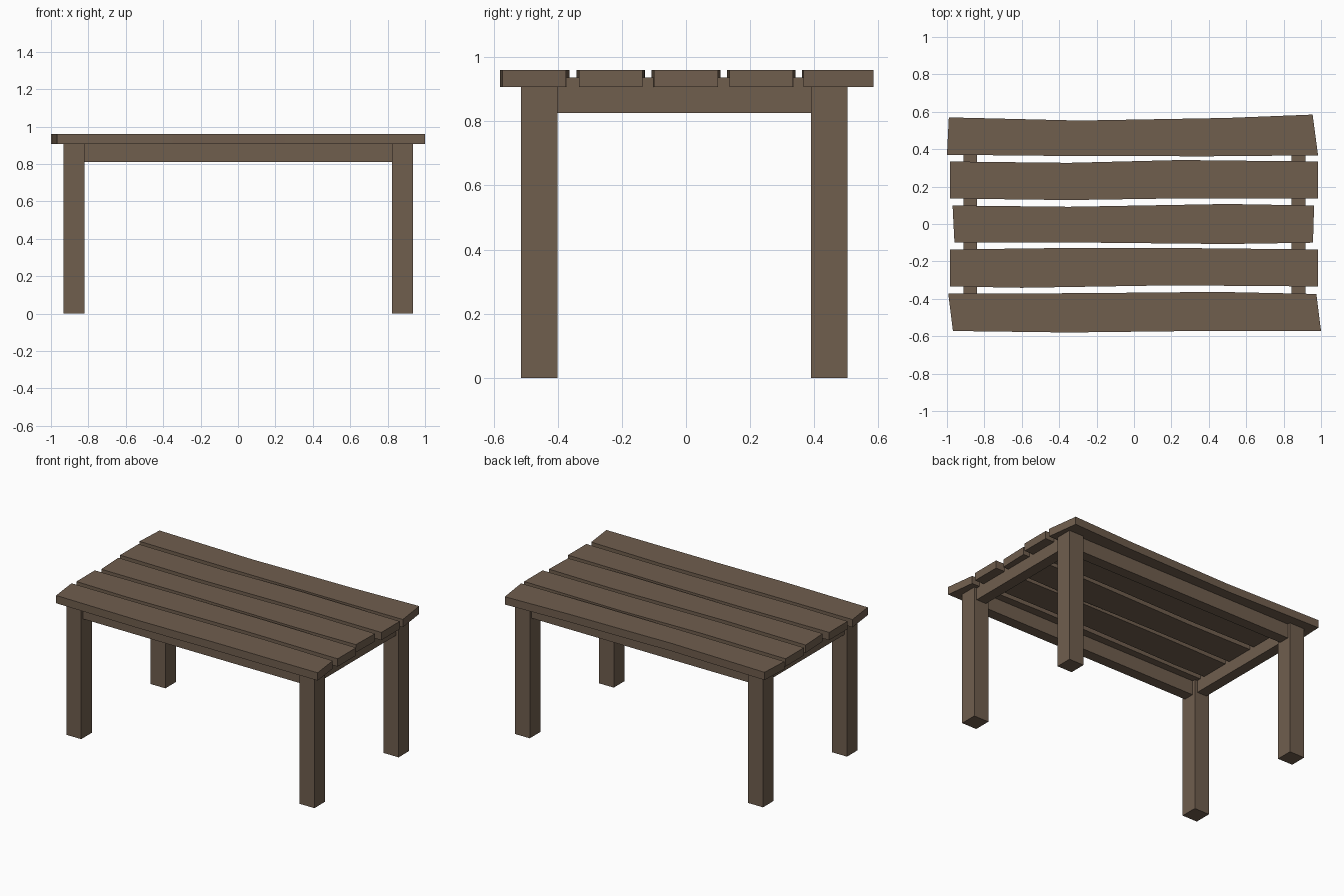
import bpy, bmesh

if "Cube" in bpy.data.objects:
    bpy.data.objects.remove(bpy.data.objects["Cube"])

wood = bpy.data.materials.new("weathered brown wood")
wood.diffuse_color = (0.162, 0.112, 0.076, 1.0)
wood.use_nodes = True
wood.node_tree.nodes["Principled BSDF"].inputs["Base Color"].default_value = wood.diffuse_color


def finish(bm, name):
    bmesh.ops.recalc_face_normals(bm, faces=bm.faces[:])
    me = bpy.data.meshes.new(name)
    bm.to_mesh(me)
    bm.free()
    me.materials.append(wood)
    ob = bpy.data.objects.new(name, me)
    bpy.context.collection.objects.link(ob)
    return ob


def box(name, x, y, z):
    """Box from (min, max) pairs."""
    bm = bmesh.new()
    for v in bmesh.ops.create_cube(bm, size=1)["verts"]:
        v.co = [r[0] if c < 0 else r[1] for c, r in zip(v.co, (x, y, z))]
    return finish(bm, name)


def plank(name, back, front, z0=0.907, z1=0.96):
    """Uneven board: back and front edges are left-to-right outlines of equal length."""
    bm = bmesh.new()
    rings = []
    for (xb, yb), (xf, yf) in zip(back, front):
        rings.append([bm.verts.new(p) for p in
                      ((xb, yb, z0), (xb, yb, z1), (xf, yf, z1), (xf, yf, z0))])
    for a, b in zip(rings, rings[1:]):
        for i in range(4):
            j = (i + 1) % 4
            bm.faces.new((a[i], a[j], b[j], b[i]))
    bm.faces.new(rings[0])
    bm.faces.new(rings[-1])
    return finish(bm, name)


# Table top boards, back to front
plank("top_board_1",
      [(-0.99, 0.57), (-0.29, 0.553), (0.5, 0.567), (0.955, 0.585)],
      [(-1.0, 0.37), (-0.29, 0.363), (0.4, 0.362), (0.984, 0.367)])
plank("top_board_2",
      [(-0.983, 0.334), (-0.35, 0.327), (0.25, 0.342), (0.984, 0.334)],
      [(-0.983, 0.136), (-0.35, 0.128), (0.25, 0.137), (0.984, 0.136)])
plank("top_board_3",
      [(-0.97, 0.099), (-0.35, 0.092), (0.5, 0.107), (0.963, 0.099)],
      [(-0.96, -0.099), (-0.3, -0.099), (0.5, -0.107), (0.957, -0.1)])
plank("top_board_4",
      [(-0.983, -0.136), (-0.35, -0.128), (0.3, -0.129), (0.984, -0.136)],
      [(-0.983, -0.334), (-0.6, -0.341), (0.2, -0.328), (0.984, -0.334)])
plank("top_board_5",
      [(-0.993, -0.372), (-0.3, -0.37), (0.45, -0.363), (0.975, -0.374)],
      [(-0.968, -0.572), (-0.35, -0.58), (0.25, -0.573), (1.0, -0.572)])

LEG_X = {"left": (-0.932, -0.82), "right": (0.824, 0.936)}
LEG_Y = {"front": (-0.515, -0.4), "back": (0.39, 0.503)}

# Legs
for sx, x in LEG_X.items():
    for sy, y in LEG_Y.items():
        box(f"{sy}_{sx}_leg", x, y, (0, 0.907))

# End rails, let into the boards and seen through the gaps
for sx, x in {"left": (-0.912, -0.84), "right": (0.843, 0.917)}.items():
    box(f"{sx}_end_rail", x, (-0.4, 0.39), (0.825, 0.936))

# Long rails
for sy, y in {"front": (-0.494, -0.421), "back": (0.41, 0.483)}.items():
    box(f"{sy}_long_rail", (-0.82, 0.824), y, (0.81, 0.92))
